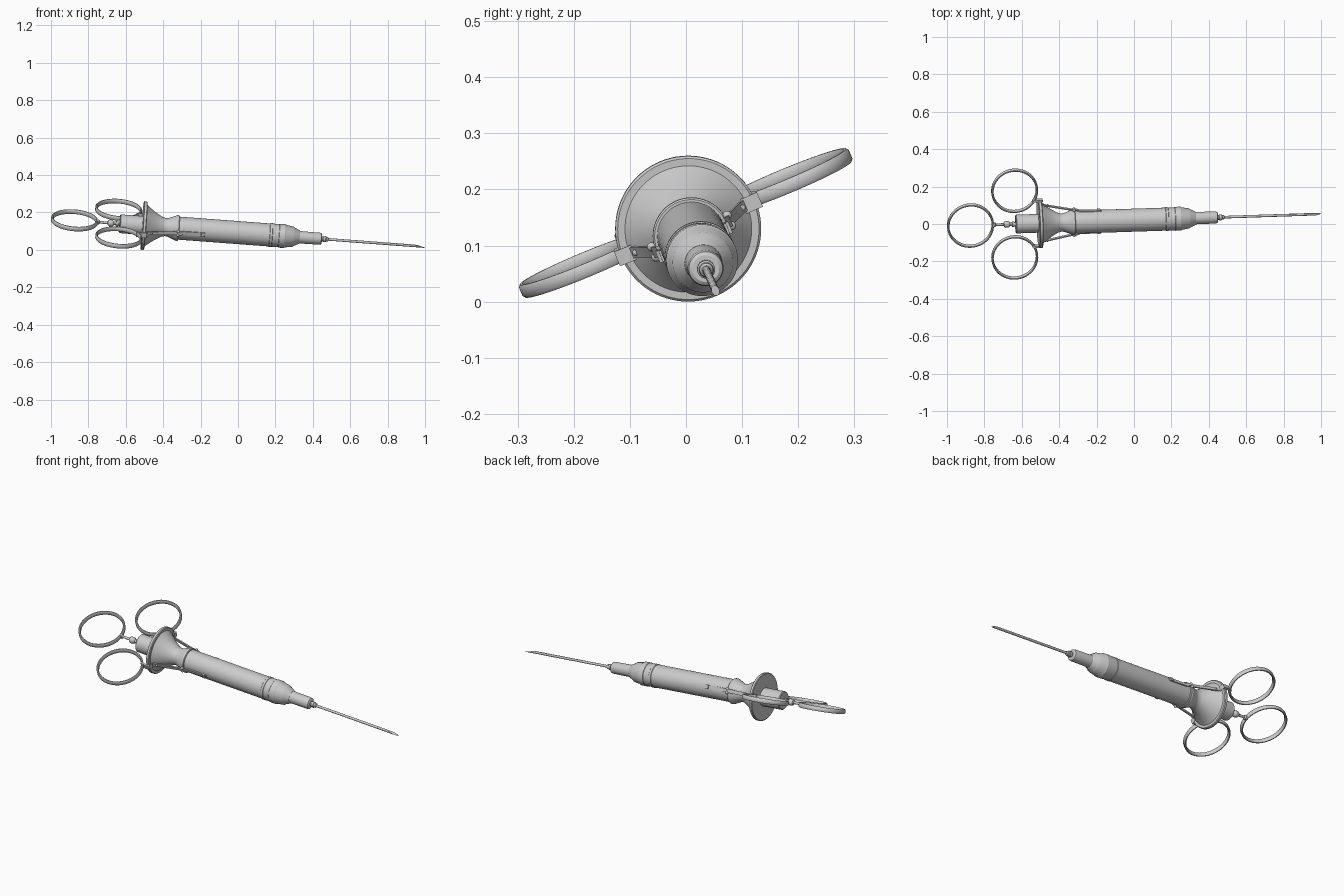
import bpy, bmesh, math
from mathutils import Matrix, Vector

if "Cube" in bpy.data.objects:
    bpy.data.objects.remove(bpy.data.objects["Cube"])

# Tilted frame: local X runs along the needle, local Y through the finger rings
X = Vector((1, 0.033, -0.075)).normalized()
Y0 = Vector((-0.033, 1, 0)).normalized()
Z0 = X.cross(Y0).normalized()
Y0 = Z0.cross(X)
ROLL = math.radians(22.7)
Y = Y0 * math.cos(ROLL) + Z0 * math.sin(ROLL)
Z = X.cross(Y)
FRAME = Matrix.Translation((0, 0.0205, 0.0925)) @ Matrix((X, Y, Z)).transposed().to_4x4()


def finish(name, bm, angle=32):
    bmesh.ops.recalc_face_normals(bm, faces=bm.faces)
    bm.transform(FRAME)
    me = bpy.data.meshes.new(name)
    bm.to_mesh(me)
    bm.free()
    me.shade_smooth()
    me.set_sharp_from_angle(angle=math.radians(angle))
    ob = bpy.data.objects.new(name, me)
    bpy.context.collection.objects.link(ob)
    return ob


def lathe_mesh(profile, steps=64, closed=False):
    """Spin (x, radius) points about local X."""
    bm = bmesh.new()
    vs = [bm.verts.new((x, 0, r)) for x, r in profile]
    pairs = list(zip(vs, vs[1:])) + ([(vs[-1], vs[0])] if closed else [])
    edges = [bm.edges.new(p) for p in pairs]
    bmesh.ops.spin(bm, geom=vs + edges, cent=(0, 0, 0), axis=(1, 0, 0),
                   angle=math.tau, steps=steps)
    bmesh.ops.remove_doubles(bm, verts=bm.verts, dist=1e-5)
    return bm


def lathe(name, profile, steps=64):
    return finish(name, lathe_mesh(profile, steps))


def finger_ring(name, s, y):
    w, t, R = 0.0125, 0.006, 0.1195
    prof = [(-w, R - t * .4), (-w, R + t * .4), (-w * .65, R + t), (w * .65, R + t),
            (w, R + t * .4), (w, R - t * .4), (w * .65, R - t), (-w * .65, R - t)]
    bm = lathe_mesh(prof, 72, True)
    bm.transform(Matrix.Translation((s, y, 0)) @ Matrix.Rotation(-math.pi / 2, 4, 'Y'))
    finish(name, bm, 50)


def strip(name, path, width, thick, side):
    """Flat metal strap following (x, radius) points on one side."""
    bm = bmesh.new()
    rows = []
    for x, r in path:
        rows.append([bm.verts.new((x, side * (r + dt), dz))
                     for dt, dz in ((0, -width), (0, width), (thick, width), (thick, -width))])
    for a, b in zip(rows, rows[1:]):
        for i in range(4):
            j = (i + 1) % 4
            bm.faces.new((a[i], a[j], b[j], b[i]))
    bm.faces.new(rows[0])
    bm.faces.new(rows[-1])
    finish(name, bm)


def rivet(name, x, y, z, r, side):
    bm = bmesh.new()
    bmesh.ops.create_uvsphere(bm, u_segments=16, v_segments=10, radius=r)
    bm.transform(Matrix.Translation((x, side * y, z)))
    finish(name, bm, 60)


# Plunger sleeve behind the flange
lathe("rear_sleeve", [(-0.635, 0), (-0.635, 0.046), (-0.631, 0.05), (-0.51, 0.05)])

# Flange, funnel and collar
lathe("flange_funnel", [(-0.514, 0), (-0.514, 0.126), (-0.511, 0.13), (-0.499, 0.13),
                        (-0.495, 0.126), (-0.495, 0.113), (-0.48, 0.1), (-0.445, 0.074),
                        (-0.41, 0.054), (-0.39, 0.048), (-0.375, 0.05), (-0.333, 0.067),
                        (-0.33, 0.069), (-0.32, 0.069), (-0.317, 0.066), (-0.317, 0.055)], 80)

# Barrel with shoulder
lathe("barrel", [(-0.325, 0), (-0.325, 0.0615), (0.168, 0.0615), (0.17, 0.064),
                 (0.182, 0.064), (0.184, 0.062), (0.218, 0.062), (0.22, 0.064),
                 (0.25, 0.064), (0.256, 0.06), (0.295, 0.054), (0.3, 0.05),
                 (0.325, 0.038), (0.33, 0.034), (0.33, 0)])

# Nozzle and needle hub
lathe("nozzle", [(0.32, 0), (0.32, 0.035), (0.335, 0.033), (0.437, 0.032),
                 (0.446, 0.03), (0.45, 0.024), (0.45, 0)], 48)
lathe("needle_hub", [(0.445, 0), (0.445, 0.013), (0.455, 0.013), (0.458, 0.016),
                     (0.47, 0.016), (0.473, 0.013), (0.482, 0.012), (0.486, 0.008),
                     (0.486, 0)], 32)

# Hollow-looking needle with a slanted tip
bm = lathe_mesh([(0.47, 0), (0.47, 0.007), (1.003, 0.007), (1.003, 0)], 24)
cut = bmesh.ops.bisect_plane(bm, geom=bm.verts[:] + bm.edges[:] + bm.faces[:],
                             plane_co=(0.973, 0, 0), plane_no=(0.007, 0, 0.03),
                             clear_outer=False)
out = Vector((0.007, 0, 0.03))
kill = [v for v in bm.verts if v.co.x > 0.9 and (v.co - Vector((0.973, 0, 0))).dot(out) > 1e-6]
bmesh.ops.delete(bm, geom=kill, context='VERTS')
bmesh.ops.holes_fill(bm, edges=[e for e in bm.edges if e.is_boundary], sides=0)
finish("needle", bm)

# Plunger rod with ball and ring socket
lathe("plunger_rod", [(-0.762, 0), (-0.762, 0.008), (-0.757, 0.013), (-0.746, 0.013),
                      (-0.74, 0.007), (-0.7, 0.007), (-0.697, 0.014), (-0.69, 0.018),
                      (-0.675, 0.018), (-0.668, 0.014), (-0.665, 0.009), (-0.656, 0.009),
                      (-0.654, 0.015), (-0.643, 0.015), (-0.641, 0.01), (-0.625, 0.01),
                      (-0.625, 0)], 32)
finger_ring("thumb_ring", -0.877, 0)

# Side finger rings, straps and rivets, mirrored
for side, tag in ((1, "left"), (-1, "right")):
    finger_ring(f"finger_ring_{tag}", -0.64, side * 0.193)
    strip(f"ring_clip_{tag}", [(-0.545, 0.124), (-0.518, 0.128), (-0.49, 0.128),
                               (-0.487, 0.106)], 0.014, 0.01, side)
    strip(f"strap_{tag}", [(-0.492, 0.107), (-0.48, 0.1), (-0.34, 0.071), (-0.31, 0.069),
                           (-0.29, 0.061), (-0.175, 0.059)], 0.01, 0.006, side)
    strip(f"strap_catch_{tag}", [(-0.2, 0.058), (-0.197, 0.066), (-0.181, 0.066),
                                 (-0.178, 0.058)], 0.011, 0.004, side)
    rivet(f"strap_rivet_{tag}", -0.465, 0.103, 0, 0.006, side)
    for z in (-0.01, 0.01):
        rivet(f"collar_rivet_{tag}", -0.322, 0.073, z, 0.008, side)
